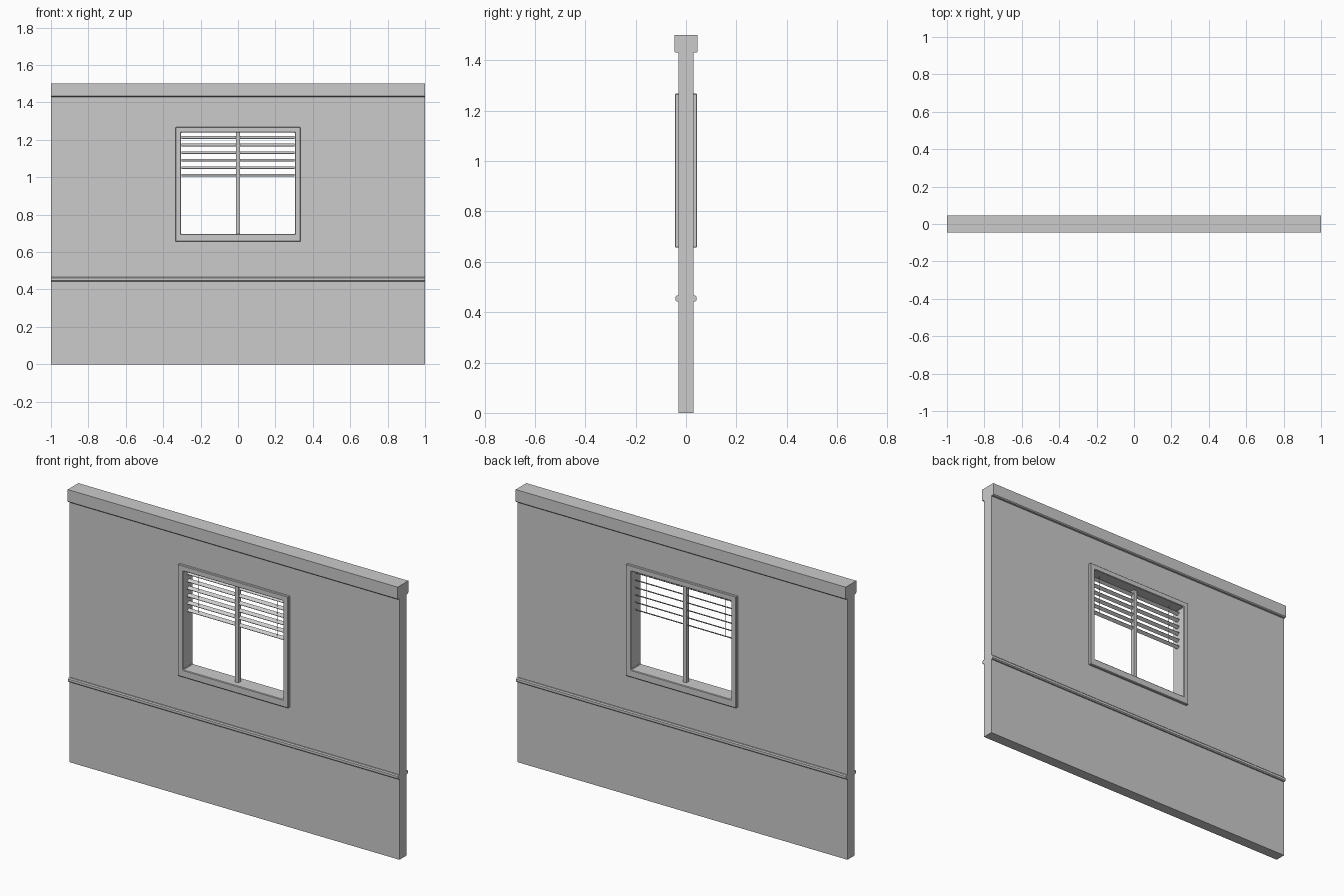
import bpy, bmesh, math
from mathutils import Matrix

if "Cube" in bpy.data.objects:
    bpy.data.objects.remove(bpy.data.objects["Cube"])


def finish(name, bm):
    bmesh.ops.recalc_face_normals(bm, faces=bm.faces)
    me = bpy.data.meshes.new(name)
    bm.to_mesh(me)
    bm.free()
    ob = bpy.data.objects.new(name, me)
    bpy.context.collection.objects.link(ob)
    return ob


def box(name, size, loc, tilt=0):
    bm = bmesh.new()
    bmesh.ops.create_cube(bm, size=1, matrix=Matrix.Diagonal((*size, 1)))
    ob = finish(name, bm)
    ob.location = loc
    ob.rotation_euler.x = tilt
    return ob


def ring(name, outer, inner, y):
    """Rectangular slab with a rectangular hole; rects are x0, x1, z0, z1."""
    bm = bmesh.new()

    def loop(r, yy):
        return [bm.verts.new((x, yy, z)) for x, z in
                ((r[0], r[2]), (r[1], r[2]), (r[1], r[3]), (r[0], r[3]))]
    loops = [loop(outer, -y), loop(outer, y), loop(inner, y), loop(inner, -y)]
    for a, b in zip(loops, loops[1:] + loops[:1]):
        for i in range(4):
            j = (i + 1) % 4
            bm.faces.new((a[i], a[j], b[j], b[i]))
    return finish(name, bm)


def molding(name, half):
    """Extrude a y-symmetric (y, z) half profile along the wall."""
    pts = half + [(-y, z) for y, z in reversed(half)]
    bm = bmesh.new()
    face = bm.faces.new([bm.verts.new((-1, y, z)) for y, z in pts])
    ext = bmesh.ops.extrude_face_region(bm, geom=[face], use_keep_orig=True)
    verts = [v for v in ext["geom"] if isinstance(v, bmesh.types.BMVert)]
    bmesh.ops.translate(bm, verts=verts, vec=(2, 0, 0))
    return finish(name, bm)


# Wall with window opening
ring("wall", (-1, 1, 0, 1.435), (-0.315, 0.315, 0.685, 1.25), 0.03)

# Top cornice and mid-height rail, both sides
molding("cornice", [(0.03, 1.43), (0.041, 1.43), (0.046, 1.435), (0.046, 1.5)])
molding("chair_rail", [(0.03, 0.443), (0.037, 0.443), (0.042, 0.448),
                       (0.042, 0.461), (0.037, 0.466), (0.03, 0.466)])

# Window casing running through the wall
frame = ring("window_frame", (-0.335, 0.335, 0.656, 1.268),
             (-0.304, 0.304, 0.697, 1.238), 0.044)
bev = frame.modifiers.new("bevel", "BEVEL")
bev.width = 0.003
bev.segments = 1
bev.limit_method = 'ANGLE'

# Centre mullion
box("mullion", (0.02, 0.022, 0.545), (0, 0, 0.9675))

# Half-raised blind: tilted slats and cords
for i in range(6):
    box(f"blind_slat_{i + 1}", (0.606, 0.02, 0.004),
        (0, 0, 1.01 + i * 0.0405), math.radians(35))
for side, sx in (("left", -1), ("right", 1)):
    box(f"blind_cord_{side}", (0.002, 0.002, 0.23), (sx * 0.238, 0, 1.124))
